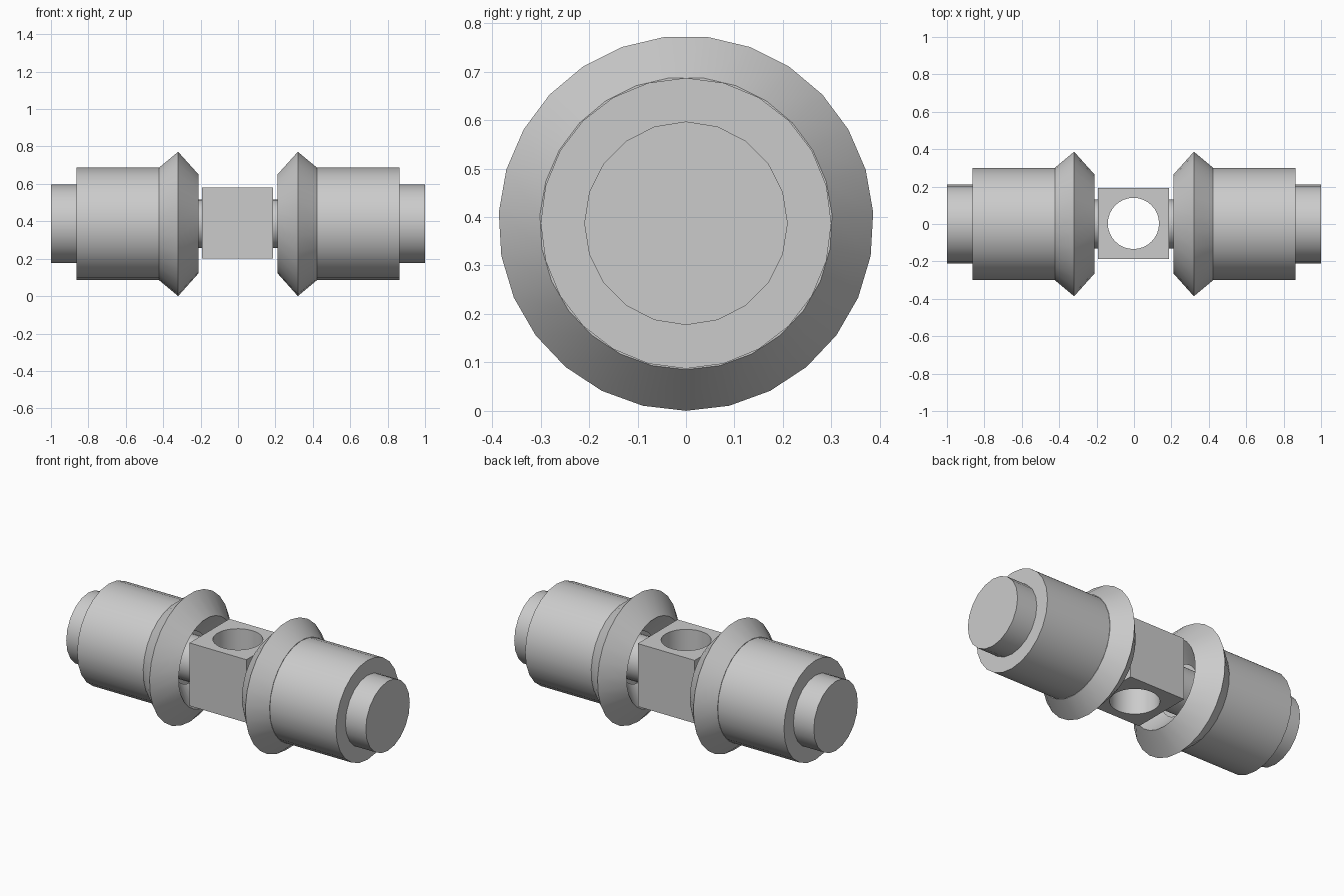
import bpy, bmesh, math

if "Cube" in bpy.data.objects:
    bpy.data.objects.remove(bpy.data.objects["Cube"], do_unlink=True)

AXIS_Z = 0.387

grey = bpy.data.materials.new("plain grey")
grey.use_nodes = True
GREY = (0.6, 0.6, 0.6, 1)
grey.diffuse_color = GREY
grey.node_tree.nodes["Principled BSDF"].inputs["Base Color"].default_value = GREY


def finish(obj):
    bpy.ops.object.select_all(action="DESELECT")
    obj.select_set(True)
    bpy.context.view_layer.objects.active = obj
    bpy.ops.object.shade_smooth_by_angle(angle=math.radians(30))


def turned(name, profile, sides, side, ring=False):
    """Turn (x, radius) points about the long axis; a ring closes on itself."""
    bm = bmesh.new()
    loops = []
    for x, r in profile:
        loop = []
        for i in range(sides):
            a = 2 * math.pi * i / sides
            loop.append(bm.verts.new((side * x, r * math.sin(a), AXIS_Z - r * math.cos(a))))
        loops.append(loop)
    pairs = list(zip(loops, loops[1:]))
    if ring:
        pairs.append((loops[-1], loops[0]))
    else:
        bm.faces.new(loops[0])
        bm.faces.new(loops[-1])
    for a, b in pairs:
        for i in range(sides):
            j = (i + 1) % sides
            bm.faces.new((a[i], a[j], b[j], b[i]))
    bmesh.ops.recalc_face_normals(bm, faces=bm.faces)
    mesh = bpy.data.meshes.new(name)
    bm.to_mesh(mesh)
    bm.free()
    mesh.materials.append(grey)
    obj = bpy.data.objects.new(name, mesh)
    bpy.context.collection.objects.link(obj)
    finish(obj)


# Matching handle halves: end cap, grip, flared collar with hollow throat, rod
for label, side in (("left", 1), ("right", -1)):
    turned(label + "_end_cap", [(0.8, 0.21), (1.0, 0.21)], 20, side)
    turned(label + "_grip", [(0.42, 0.30), (0.864, 0.30)], 24, side)
    turned(label + "_collar",
           [(0.211, 0.265), (0.32, 0.387), (0.422, 0.302), (0.422, 0.265), (0.32, 0.15)],
           27, side, ring=True)
    turned(label + "_rod", [(0.17, 0.13), (0.44, 0.13)], 24, side)

# Central block with a vertical bore
bpy.ops.mesh.primitive_cube_add(size=0.38, location=(-0.003, 0.003, 0.391))
block = bpy.context.object
block.name = "centre_block"
block.data.materials.append(grey)
bpy.ops.mesh.primitive_cylinder_add(vertices=32, radius=0.137, depth=1,
                                    location=(-0.003, 0.003, 0.391))
cutter = bpy.context.object
cutter.name = "bore_cutter"
cutter.hide_render = True
cutter.data.materials.append(grey)
bpy.context.view_layer.objects.active = block
bore = block.modifiers.new("bore", "BOOLEAN")
bore.operation = "DIFFERENCE"
bore.solver = "EXACT"
bore.object = cutter
bpy.ops.object.modifier_apply(modifier=bore.name)
bpy.data.objects.remove(cutter, do_unlink=True)
finish(block)
